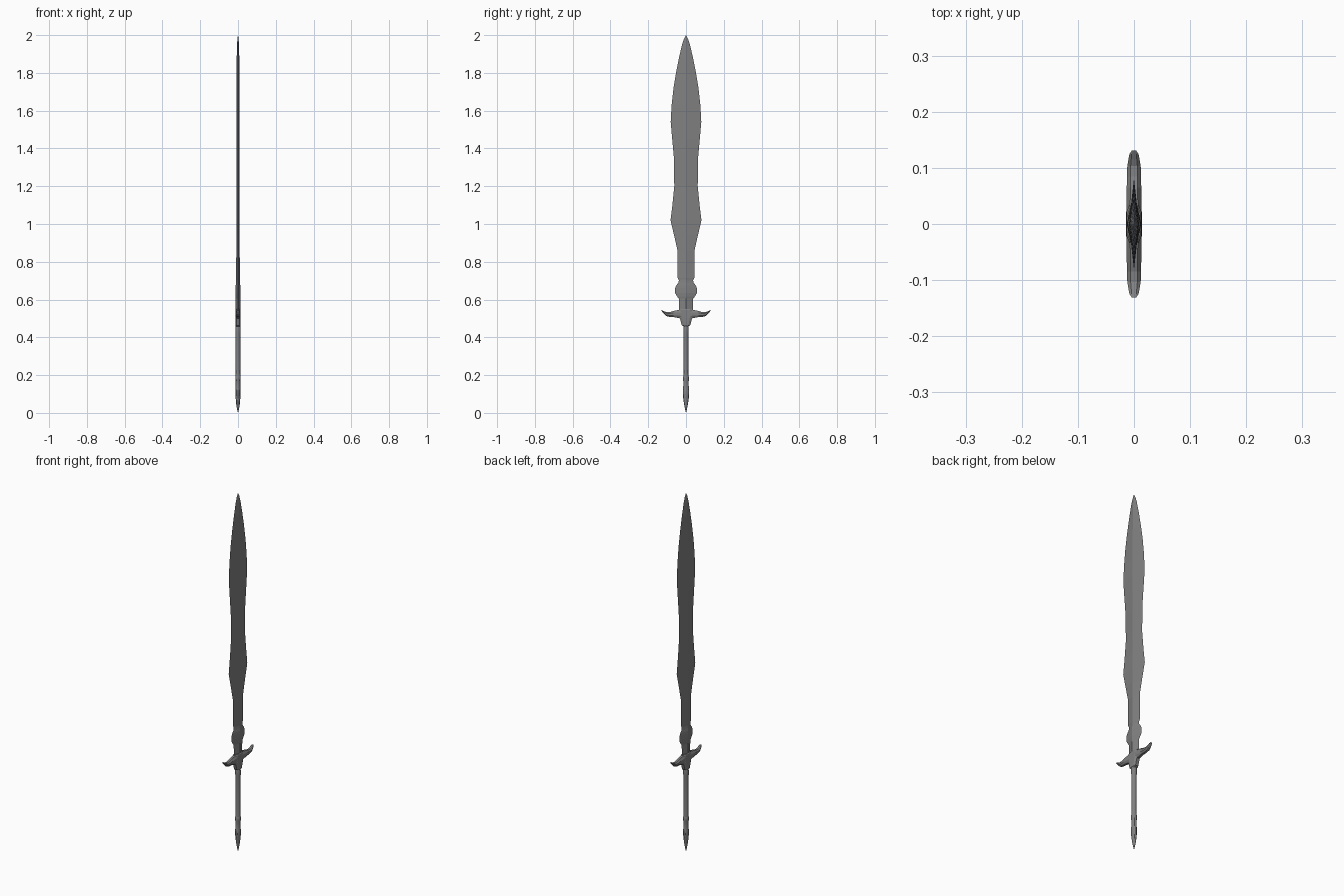
import bpy, math

# Dark steel used by every part
steel = bpy.data.materials.new("dark_steel")
steel.diffuse_color = (0.22, 0.22, 0.22, 1)


def loft(name, rings, smooth=None):
    """Skin a list of equal-length point rings and cap both ends."""
    n = len(rings[0])
    verts = [p for r in rings for p in r]
    faces = [(k * n + i, k * n + (i + 1) % n, (k + 1) * n + (i + 1) % n, (k + 1) * n + i)
             for k in range(len(rings) - 1) for i in range(n)]
    faces += [tuple(reversed(range(n))), tuple(range(len(verts) - n, len(verts)))]
    me = bpy.data.meshes.new(name)
    me.from_pydata(verts, [], faces)
    me.materials.append(steel)
    ob = bpy.data.objects.new(name, me)
    bpy.context.collection.objects.link(ob)
    bpy.context.view_layer.objects.active = ob
    ob.select_set(True)
    bpy.ops.object.mode_set(mode='EDIT')
    bpy.ops.mesh.select_all(action='SELECT')
    bpy.ops.mesh.normals_make_consistent(inside=False)
    bpy.ops.object.mode_set(mode='OBJECT')
    if smooth:
        bpy.ops.object.shade_smooth_by_angle(angle=math.radians(smooth))
    ob.select_set(False)
    return ob


def diamond(z, hy, hx):
    return [(hx, 0, z), (0, hy, z), (-hx, 0, z), (0, -hy, z)]


def oval(z, hy, hx, n=12):
    return [(hx * math.cos(2 * math.pi * i / n), hy * math.sin(2 * math.pi * i / n), z)
            for i in range(n)]


def block(z, hy, hx):
    c = 0.6
    return [(hx, c * hy, z), (c * hx, hy, z), (-c * hx, hy, z), (-hx, c * hy, z),
            (-hx, -c * hy, z), (-c * hx, -hy, z), (c * hx, -hy, z), (hx, -c * hy, z)]


# Leaf-shaped blade with a central ridge
blade = [(0.70, .036, .010), (0.715, .044, .010), (0.86, .045, .009), (0.94, .063, .009),
         (1.02, .082, .009), (1.10, .072, .009), (1.20, .062, .009), (1.35, .064, .009),
         (1.45, .073, .009), (1.54, .081, .009), (1.63, .076, .009), (1.72, .066, .008),
         (1.80, .053, .008), (1.88, .037, .007), (1.95, .021, .005), (1.98, .011, .003),
         (2.0, .0005, .0005)]
loft("blade", [diamond(*s) for s in blade])

# Flared collar at the root of the blade
collar = [(0.53, .036, .012), (0.605, .038, .012), (0.615, .046, .013), (0.635, .058, .013),
          (0.66, .058, .012), (0.675, .051, .012), (0.69, .040, .011), (0.705, .037, .010)]
loft("blade_collar", [diamond(*s) for s in collar])

# Central hub of the guard
hub = [(0.458, .012, .011), (0.463, .022, .014), (0.485, .028, .0145), (0.505, .034, .0145),
       (0.545, .034, .0135), (0.55, .030, .011)]
loft("guard_hub", [block(*s) for s in hub])

# Upswept guard arms: y, low z, high z, half thickness
arm = [(0.0, .495, .548, .0135), (.035, .501, .546, .0135), (.065, .507, .540, .013),
       (.085, .508, .534, .0125), (.103, .512, .533, .012), (.115, .523, .538, .010),
       (.125, .534, .543, .008), (.131, .543, .546, .004)]
for side, label in ((1, "right"), (-1, "left")):
    rings = []
    for y, lo, hi, hx in arm:
        h = hi - lo
        rings.append([(a * hx, side * y, lo + b * h) for a, b in
                      ((1, .3), (1, .7), (.5, 1), (-.5, 1), (-1, .7), (-1, .3), (-.5, 0), (.5, 0))])
    loft("guard_arm_" + label, rings)

# Round grip with end rings
grip = [(0.19, .013, .012), (0.20, .013, .013), (0.21, .012, .012), (0.42, .013, .013),
        (0.43, .0145, .0145), (0.45, .0145, .0145), (0.47, .012, .012)]
loft("grip", [oval(*s) for s in grip], 30)

# Pointed pommel
pommel = [(0.0, .0005, .0005), (0.02, .005, .005), (0.05, .011, .010), (0.085, .016, .013),
          (0.10, .017, .014), (0.12, .017, .014), (0.125, .015, .013), (0.165, .014, .0125),
          (0.175, .0155, .0145), (0.19, .0155, .0145), (0.20, .012, .012)]
loft("pommel", [oval(*s) for s in pommel], 30)
